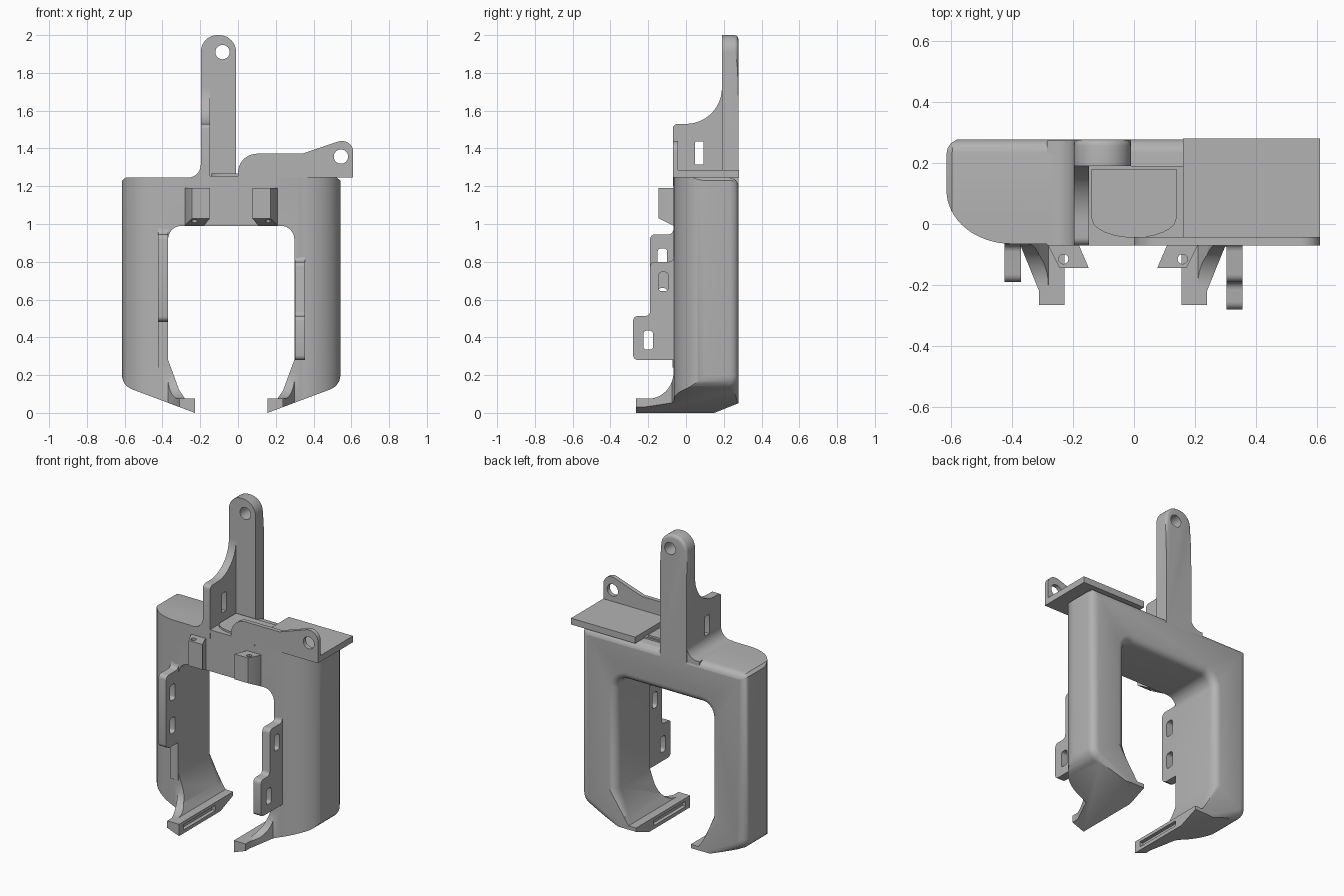
import bpy, bmesh, math
from mathutils import Vector

if "Cube" in bpy.data.objects:
    bpy.data.objects.remove(bpy.data.objects["Cube"])

grey = bpy.data.materials.new("plain grey")
grey.use_nodes = True
COLOUR = (0.45, 0.45, 0.45, 1)
grey.diffuse_color = COLOUR
grey.node_tree.nodes["Principled BSDF"].inputs["Base Color"].default_value = COLOUR

CX = -0.036          # mirror line of the arch
FRONT, BACK = -0.065, 0.277


def arc(cx, cy, rx, ry, start, end, n=10):
    """Points on an elliptical arc, angles in degrees."""
    angles = [math.radians(start + (end - start) * i / n) for i in range(n + 1)]
    return [(cx + rx * math.cos(a), cy + ry * math.sin(a)) for a in angles]


def mirrored(half):
    """Close a half outline about the arch's mirror line."""
    return [(CX + d, v) for d, v in half] + [(CX - d, v) for d, v in reversed(half)]


def prism(name, pts, axis, a, b, bevel=0, bevel_above=0):
    """Extrude a 2D outline along an axis; optionally round its far rim."""
    place = {"x": lambda u, v, t: (t, u, v),
             "y": lambda u, v, t: (u, t, v),
             "z": lambda u, v, t: (u, v, t)}[axis]
    bm = bmesh.new()
    near = [bm.verts.new(place(u, v, a)) for u, v in pts]
    far = [bm.verts.new(place(u, v, b)) for u, v in pts]
    bm.faces.new(near)
    cap = bm.faces.new(far)
    for i in range(len(pts)):
        j = (i + 1) % len(pts)
        bm.faces.new((near[i], near[j], far[j], far[i]))
    bmesh.ops.recalc_face_normals(bm, faces=bm.faces)
    if bevel:
        rim = [e for e in cap.edges if min(v.co.z for v in e.verts) > bevel_above]
        bmesh.ops.bevel(bm, geom=rim, offset=bevel, segments=4, profile=0.5,
                        affect="EDGES", clamp_overlap=False)
    mesh = bpy.data.meshes.new(name)
    bm.to_mesh(mesh)
    bm.free()
    obj = bpy.data.objects.new(name, mesh)
    bpy.context.collection.objects.link(obj)
    mesh.materials.append(grey)
    return obj


def box(name, x, y, z):
    return prism(name, [(x[0], y[0]), (x[1], y[0]), (x[1], y[1]), (x[0], y[1])], "z", *z)


def combine(obj, tool, operation="DIFFERENCE"):
    """Apply a boolean and discard the tool."""
    mod = obj.modifiers.new("cut", "BOOLEAN")
    mod.object, mod.operation, mod.solver = tool, operation, "EXACT"
    bpy.context.view_layer.objects.active = obj
    bpy.ops.object.modifier_apply(modifier=mod.name)
    bpy.data.objects.remove(tool)


def slot(u, v, w, h, r=0.015):
    """Rounded upright slot outline centred on u, v."""
    pts = []
    for sx, sy, s in ((1, 1, 0), (-1, 1, 90), (-1, -1, 180), (1, -1, 270)):
        pts += arc(u + sx * (w / 2 - r), v + sy * (h / 2 - r), r, r, s, s + 90, 4)
    return pts


# Arch: front outline trimmed by plan and side outlines
front_half = [(0.56, 1.245), (0.578, 1.23)]
front_half += arc(0.498, 0.2, 0.08, 0.08, 0, -70, 6)
front_half += [(0.192, 0.0), (0.192, 0.075), (0.245, 0.075), (0.275, 0.12), (0.334, 0.28)]
front_half += arc(0.264, 0.92, 0.07, 0.07, 0, 90, 8)
frame = prism("arch_frame", mirrored(front_half), "y", -0.265, BACK, 0.045, 0.11)

plan_half = [(0.5785, 0.3)] + arc(0.365, 0.11, 0.2135, 0.175, 0, -90, 16)
plan_half += [(0.334, -0.075), (0.275, -0.22), (0.275, -0.3), (0.15, -0.3), (0.15, FRONT)]
combine(frame, prism("plan_trim", mirrored(plan_half), "z", -0.1, 1.4), "INTERSECT")

side = [(0.3, 1.4), (0.3, 0.06), (0.1, -0.02), (-0.3, -0.02), (-0.3, 0.075)]
side += arc(-0.2, 0.215, 0.134, 0.14, -90, 0) + [(-0.066, 1.4)]
combine(frame, prism("side_trim", side, "x", -1, 1), "INTERSECT")

# Grooves in the toe tips
for s in (-1, 1):
    xs = sorted((CX + s * 0.165, CX + s * 0.215))
    combine(frame, box("toe_groove", xs, (-0.22, 0.1), (0.022, 0.055)))

# Post with rounded head and hole
post_pts = [(-0.01, 1.2)] + arc(-0.1, 1.91, 0.09, 0.09, 0, 90)
post_pts += arc(-0.11, 1.91, 0.087, 0.09, 90, 180) + [(-0.197, 1.2)]
post = prism("post", post_pts, "y", 0.19, BACK, 0.02, 1.25)
combine(post, prism("hole", arc(-0.082, 1.91, 0.038, 0.038, 0, 345, 23), "y", 0, 1))

# Fillet at the foot of the post
foot = [(-0.147, 1.2), (-0.285, 1.2), (-0.285, 1.245)]
foot += arc(-0.267, 1.315, 0.07, 0.07, -90, 0) + [(-0.147, 1.315)]
prism("post_foot", foot, "y", -0.07, BACK - 0.004)

# Curved gusset with a slot
gusset_pts = [(0.2, 1.24), (-0.07, 1.24)] + arc(-0.045, 1.505, 0.025, 0.025, 180, 90, 5)
gusset_pts += arc(0.0, 1.72, 0.19, 0.19, -90, 0, 14) + [(0.2, 1.72)]
gusset = prism("gusset", gusset_pts, "x", -0.197, -0.147)
combine(gusset, prism("hole", slot(0.07, 1.365, 0.045, 0.145, 0.006), "x", -1, 1))

# Shelf, shallow tray and upright tab
box("shelf", (0.16, 0.61), (-0.07, 0.28), (1.245, 1.285))
box("tray_base", (-0.15, 0.165), (-0.07, 0.19), (1.235, 1.255))
tray = [(0.14, 0.18), (-0.14, 0.18), (-0.14, 0.02)]
tray += arc(0, 0.02, 0.14, 0.065, 200, 340) + [(0.14, 0.02)]
prism("tray_plate", tray, "z", 1.25, 1.267)
tab_pts = [(0.61, 1.245)] + arc(0.55, 1.38, 0.06, 0.06, 0, 108)
tab_pts += [(0.34, 1.372)] + arc(0.1, 1.272, 0.1, 0.1, 90, 180) + [(0, 1.245)]
tab = prism("front_tab", tab_pts, "y", -0.07, -0.043)
combine(tab, prism("hole", arc(0.545, 1.357, 0.038, 0.038, 0, 345, 23), "y", -1, 1))

# Side brackets with slots
right_pts = [(-0.04, 0.48), (-0.16, 0.48)] + arc(-0.165, 0.51, 0.025, 0.025, 270, 180, 4)
right_pts += arc(-0.165, 0.92, 0.025, 0.025, 180, 90, 4)
right_pts += arc(-0.09, 0.98, 0.025, 0.035, 270, 360, 4) + [(-0.04, 0.98)]
left_pts = [(-0.04, 0.28)] + arc(-0.255, 0.305, 0.025, 0.025, 270, 180, 4)
left_pts += arc(-0.255, 0.488, 0.025, 0.025, 180, 90, 4)
left_pts += arc(-0.215, 0.538, 0.025, 0.025, 270, 360, 4)
left_pts += arc(-0.165, 0.775, 0.025, 0.025, 180, 90, 4)
left_pts += arc(-0.09, 0.825, 0.025, 0.025, 270, 360, 4) + [(-0.04, 0.83)]
for name, pts, x, holes in (
        ("right_bracket", right_pts, -0.424, ((-0.125, 0.82), (-0.125, 0.61))),
        ("left_bracket", left_pts, 0.303, ((-0.12, 0.695), (-0.2, 0.385)))):
    bracket = prism(name, pts, "x", x, x + 0.053)
    for u, v in holes:
        combine(bracket, prism("hole", slot(u, v, 0.05, 0.1), "x", -1, 1))
box("right_bracket_pad", (-0.424, -0.371), (-0.072, -0.04), (0.24, 0.5))

# Leaning ears on the crossbar
for name, s in (("right_ear", -1), ("left_ear", 1)):
    plan = [(0.245, -0.05), (0.245, -0.07), (0.208, -0.145), (0.112, -0.145),
            (0.144, -0.07), (0.144, -0.05)]
    ear = prism(name, [(CX + s * d, y) for d, y in plan], "z", 0.95, 1.19)
    wedge = [(-0.2, 0.9), (0, 0.9), (0, 0.992), (-0.07, 0.992), (-0.145, 1.03), (-0.2, 1.06)]
    combine(ear, prism("wedge", wedge, "x", -1, 1))
    combine(ear, prism("hole", arc(CX + s * 0.195, -0.115, 0.016, 0.016, 0, 330, 11), "z", 0.9, 1.3))

# Smooth the curved faces, keep the edges crisp
bpy.ops.object.select_all(action="DESELECT")
for obj in bpy.context.scene.objects:
    if obj.type == "MESH":
        obj.select_set(True)
        bpy.context.view_layer.objects.active = obj
bpy.ops.object.shade_smooth_by_angle(angle=math.radians(30))
